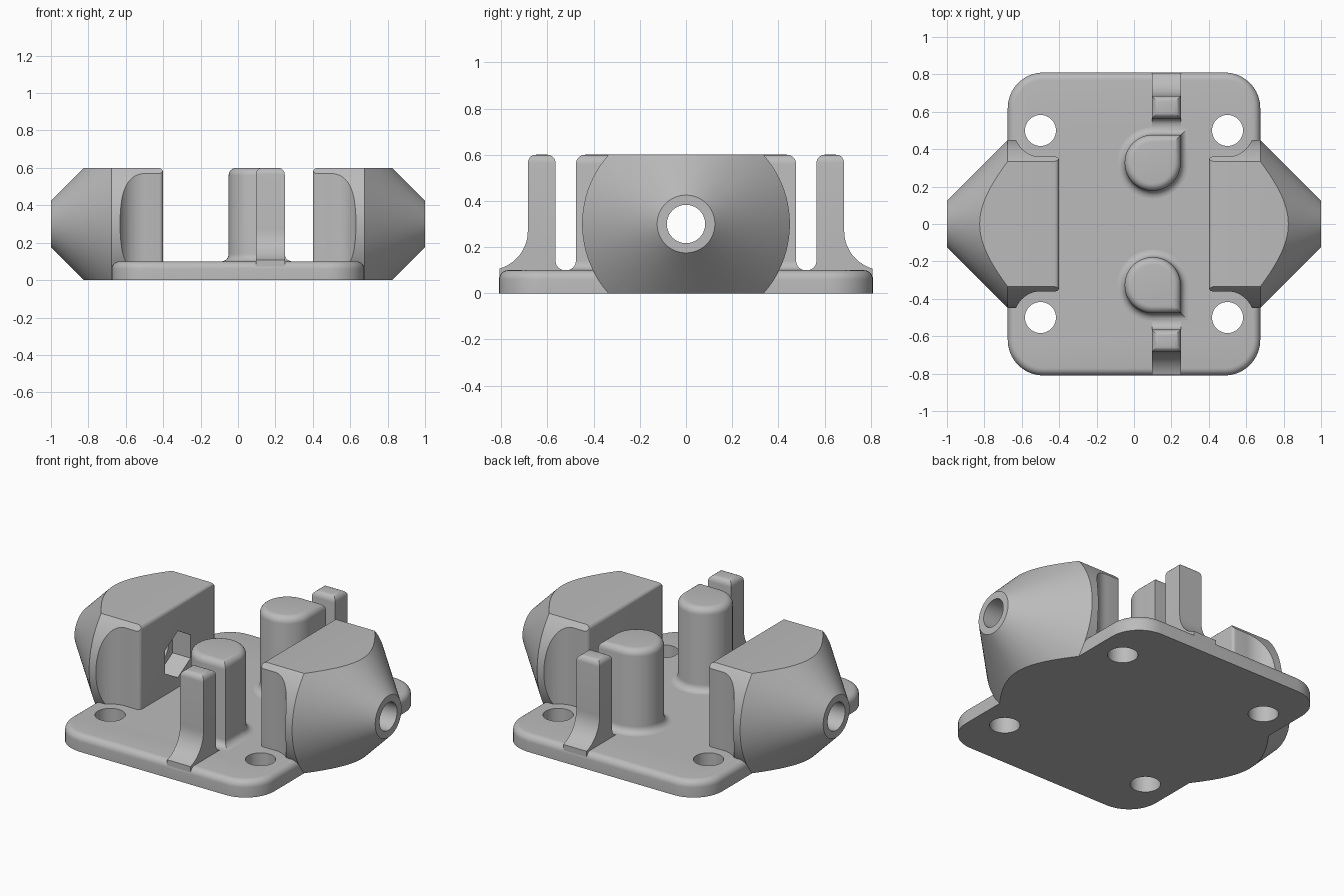
import bpy, bmesh
from math import sin, cos, pi, radians

if "Cube" in bpy.data.objects:
    bpy.data.objects.remove(bpy.data.objects["Cube"], do_unlink=True)

grey = bpy.data.materials.new("plain grey")
grey.use_nodes = True
grey.diffuse_color = (0.5, 0.5, 0.5, 1)
grey.node_tree.nodes["Principled BSDF"].inputs["Base Color"].default_value = (0.5, 0.5, 0.5, 1)

HEIGHT, PLATE = 0.6, 0.1


def arc(cx, cy, r, start, end, n=8):
    """Points on an arc, angles in degrees."""
    steps = [radians(start + (end - start) * i / n) for i in range(n + 1)]
    return [(cx + r * cos(a), cy + r * sin(a)) for a in steps]


def loft(name, rings, top_round=0):
    """Closed solid through equal-length rings, optionally rounding its top edges."""
    bm = bmesh.new()
    loops = [[bm.verts.new(p) for p in ring] for ring in rings]
    for a, b in zip(loops, loops[1:]):
        for i in range(len(a)):
            j = (i + 1) % len(a)
            bm.faces.new((a[i], a[j], b[j], b[i]))
    bm.faces.new(loops[0])
    bm.faces.new(loops[-1])
    bmesh.ops.recalc_face_normals(bm, faces=bm.faces)
    if top_round:
        top = [e for e in bm.edges if all(v.co.z > HEIGHT - 0.001 for v in e.verts)]
        bmesh.ops.bevel(bm, geom=top, offset=top_round, segments=5,
                        profile=0.5, affect='EDGES')
    mesh = bpy.data.meshes.new(name)
    bm.to_mesh(mesh)
    bm.free()
    mesh.materials.append(grey)
    obj = bpy.data.objects.new(name, mesh)
    bpy.context.collection.objects.link(obj)
    return obj


def along_x(outline, x0, x1):
    return [[(x, y, z) for y, z in outline] for x in (x0, x1)]


def along_y(outline, y0, y1):
    return [[(x, y, z) for x, z in outline] for y in (y0, y1)]


def along_z(outline, z0, z1):
    return [[(x, y, z) for x, y in outline] for z in (z0, z1)]


def circle(cx, cy, r, n=48, turn=0):
    return arc(cx, cy, r, turn, turn + 360, n)[:-1]


def select(obj):
    bpy.ops.object.select_all(action='DESELECT')
    obj.select_set(True)
    bpy.context.view_layer.objects.active = obj


def carve(obj, cutter, operation='DIFFERENCE'):
    select(obj)
    mod = obj.modifiers.new("carve", 'BOOLEAN')
    mod.operation, mod.solver, mod.object = operation, 'EXACT', cutter
    bpy.ops.object.modifier_apply(modifier=mod.name)
    bpy.data.objects.remove(cutter, do_unlink=True)


def finish(obj):
    select(obj)
    bpy.ops.object.shade_smooth_by_angle(angle=radians(30))


def rounded_rect(inset):
    hx, hy, r = 0.675, 0.81, 0.19
    pts = []
    for sx, sy, a in ((1, 1, 0), (-1, 1, 90), (-1, -1, 180), (1, -1, 270)):
        pts += arc(sx * (hx - r), sy * (hy - r), r - inset, a, a + 90, 10)
    return pts


# Base plate with a rounded upper rim and four screw holes
rim = [(0, 0)] + [(0.04 - r, z) for r, z in arc(0, PLATE - 0.04, 0.04, 0, 90, 6)]
base = loft("base_plate", [[(x, y, z) for x, y in rounded_rect(d)] for d, z in rim])
for sx in (1, -1):
    for sy in (1, -1):
        carve(base, loft("hole_cutter", along_z(circle(sx * 0.5, sy * 0.5, 0.083), -0.1, 0.3)))
finish(base)

# Conical end blocks, flattened above and below
MID = HEIGHT / 2
for side, sx in (("left", 1), ("right", -1)):
    profile = ((0.3, 0.45), (0.675, 0.45), (1, 0.125))
    block = loft(side + "_end_block",
                 [[(sx * x, y, z) for y, z in circle(0, MID, r, 96)] for x, r in profile])
    # flat top, bottom and inner face with a softened upper inner edge
    flat = [(1.1, 0), (0.4, 0)] + arc(0.425, HEIGHT - 0.025, 0.025, 180, 90, 5) + [(1.1, HEIGHT)]
    carve(block, loft("flat_cutter", along_y([(sx * x, z) for x, z in flat], -0.6, 0.6)),
          'INTERSECT')
    # screw head clearance, with a softened inner corner
    scoop = arc(0.5, 0.5, 0.14, 90, -90, 24) + arc(0.42, 0.34, 0.02, 90, 180, 4)
    scoop += [(0.3, 0.34), (0.3, 0.64)]
    for sy in (1, -1):
        outline = [(sx * x, sy * y) for x, y in scoop]
        carve(block, loft("scoop_cutter", along_z(outline, -0.1, 0.7)))
    # cable bore and hexagonal pocket on the inner face
    carve(block, loft("bore_cutter", along_x(circle(0, MID, 0.083), sx * 0.3, sx * 1.1)))
    carve(block, loft("pocket_cutter", along_x(circle(0, MID, 0.14, 6, 30), sx * 0.3, sx * 0.52)))
    finish(block)


def teardrop(r):
    """Round outline with one square corner, around the origin."""
    return arc(0, 0, r, 90, 360, 36) + [(r, r)]


# Teardrop posts and thin ribs, mirrored front to back
for side, sy in (("back", 1), ("front", -1)):
    R, F = 0.15, 0.04
    stack = [(R + F, 0.05)] + arc(R + F, PLATE + F, F, 270, 180, 6)
    stack += arc(R - F, HEIGHT - F, F, 0, 90, 6)
    post = loft(side + "_post", [[(0.1 + x, sy * (0.327 + y), z) for x, y in teardrop(r)]
                                 for r, z in stack])
    finish(post)

    outline = [(0.525, 0.03), (0.808, 0.03)] + arc(0.855, 0.27, 0.17, 254, 180, 10)
    outline += [(0.685, HEIGHT), (0.565, HEIGHT)] + arc(0.525, 0.14, 0.04, 0, -90, 6)
    rib = loft(side + "_rib", along_x([(sy * y, z) for y, z in outline], 0.095, 0.25), 0.035)
    finish(rib)
